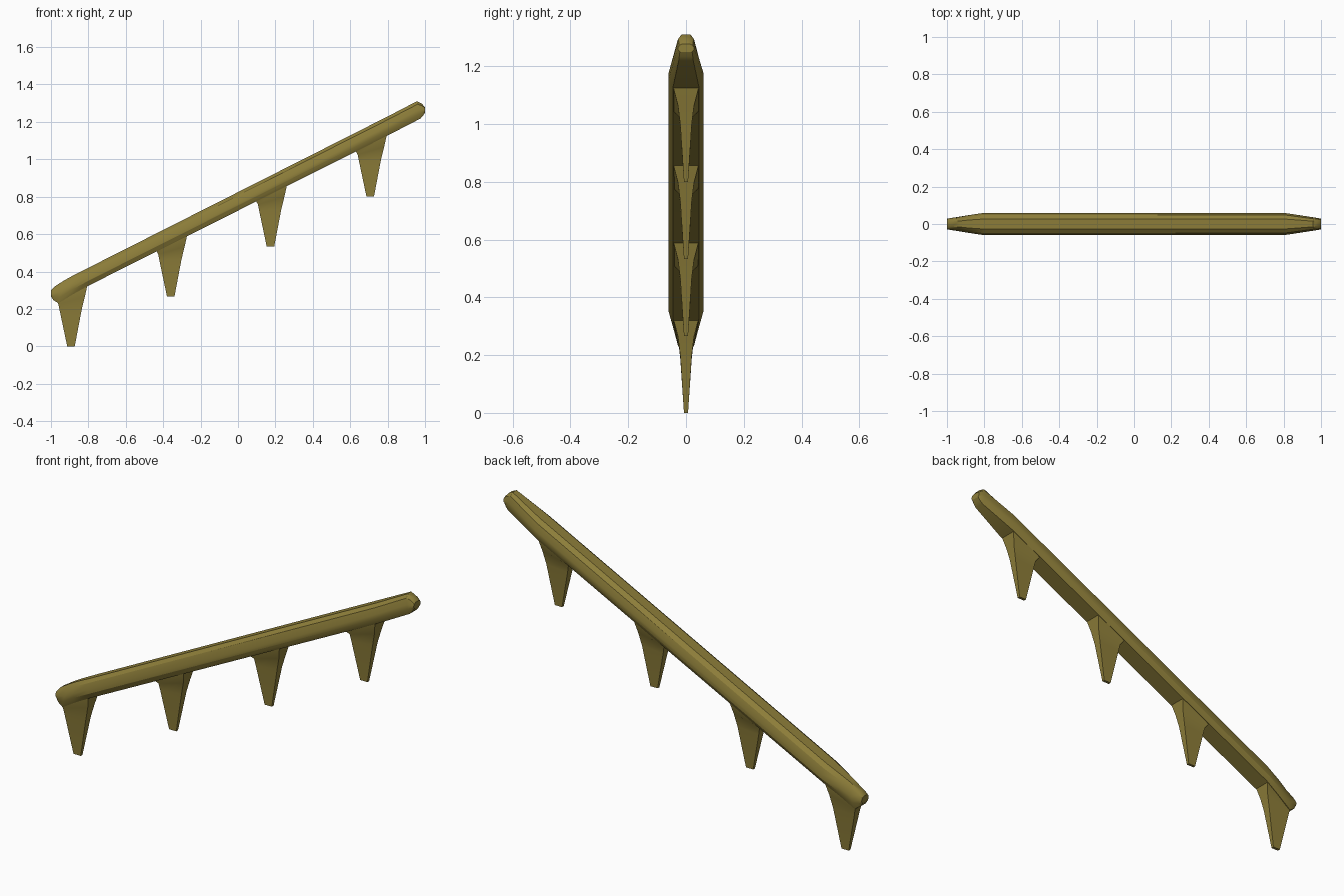
import bpy, bmesh

if "Cube" in bpy.data.objects:
    bpy.data.objects.remove(bpy.data.objects["Cube"])

mat = bpy.data.materials.new("dull_gold")
mat.diffuse_color = (0.27, 0.21, 0.042, 1)
mat.use_nodes = True
mat.node_tree.nodes["Principled BSDF"].inputs["Base Color"].default_value = mat.diffuse_color


def loft(name, rings):
    """Skin a list of closed rings and cap both ends."""
    bm = bmesh.new()
    vr = [[bm.verts.new(p) for p in ring] for ring in rings]
    n = len(vr[0])
    for a, b in zip(vr, vr[1:]):
        for i in range(n):
            j = (i + 1) % n
            bm.faces.new((a[i], a[j], b[j], b[i]))
    bm.faces.new(vr[0])
    bm.faces.new(vr[-1])
    bmesh.ops.recalc_face_normals(bm, faces=bm.faces)
    me = bpy.data.meshes.new(name)
    bm.to_mesh(me)
    bm.free()
    ob = bpy.data.objects.new(name, me)
    bpy.context.collection.objects.link(ob)
    me.materials.append(mat)
    bpy.ops.object.select_all(action='DESELECT')
    ob.select_set(True)
    bpy.context.view_layer.objects.active = ob
    bpy.ops.object.shade_smooth_by_angle(angle=0.52)
    return ob


# Sloping rail: flat top and underside, bevelled sides, blunted ends
half = [(.45, 1), (.82, .65), (1, 0), (1, -.45), (.75, -1)]
section = half + [(-y, z) for y, z in reversed(half)]
# x, centre z, half width, half height, lean of the section in x
stations = [(-1.0, .283, .028, .016, 0), (-.984, .284, .031, .036, .004),
            (-.945, .291, .036, .061, .015), (-.885, .327, .047, .050, 0),
            (-.80, .372, .06, .048, 0), (.80, 1.178, .06, .051, 0),
            (.966, 1.264, .034, .046, -.010), (.986, 1.266, .031, .032, -.004),
            (1.0, 1.264, .028, .014, 0)]
loft("rail", [[(x + lean * v, w * u, z + h * v) for u, v in section]
              for x, z, w, h, lean in stations])

# Tapered pegs flaring into the underside of the rail
for k in range(4):
    cx, cz = -.893 + k * .5333, k * .2667
    wl = .026 if k == 0 else .044      # the rail is narrower at the low end
    # left x, left z, left half width, right x, right z, right half width
    levels = [(-.02, 0, .007, .02, 0, .007), (-.06, .19, .020, .058, .20, .020),
              (-.067, .225, .024, .074, .265, .028),
              (-.078, .245, wl, .088, .327, .044),
              (-.06, .275, wl, .08, .345, .044)]
    loft(f"peg_{k + 1}", [[(cx + xl, -a, cz + zl), (cx + xr, -b, cz + zr),
                           (cx + xr, b, cz + zr), (cx + xl, a, cz + zl)]
                          for xl, zl, a, xr, zr, b in levels])
